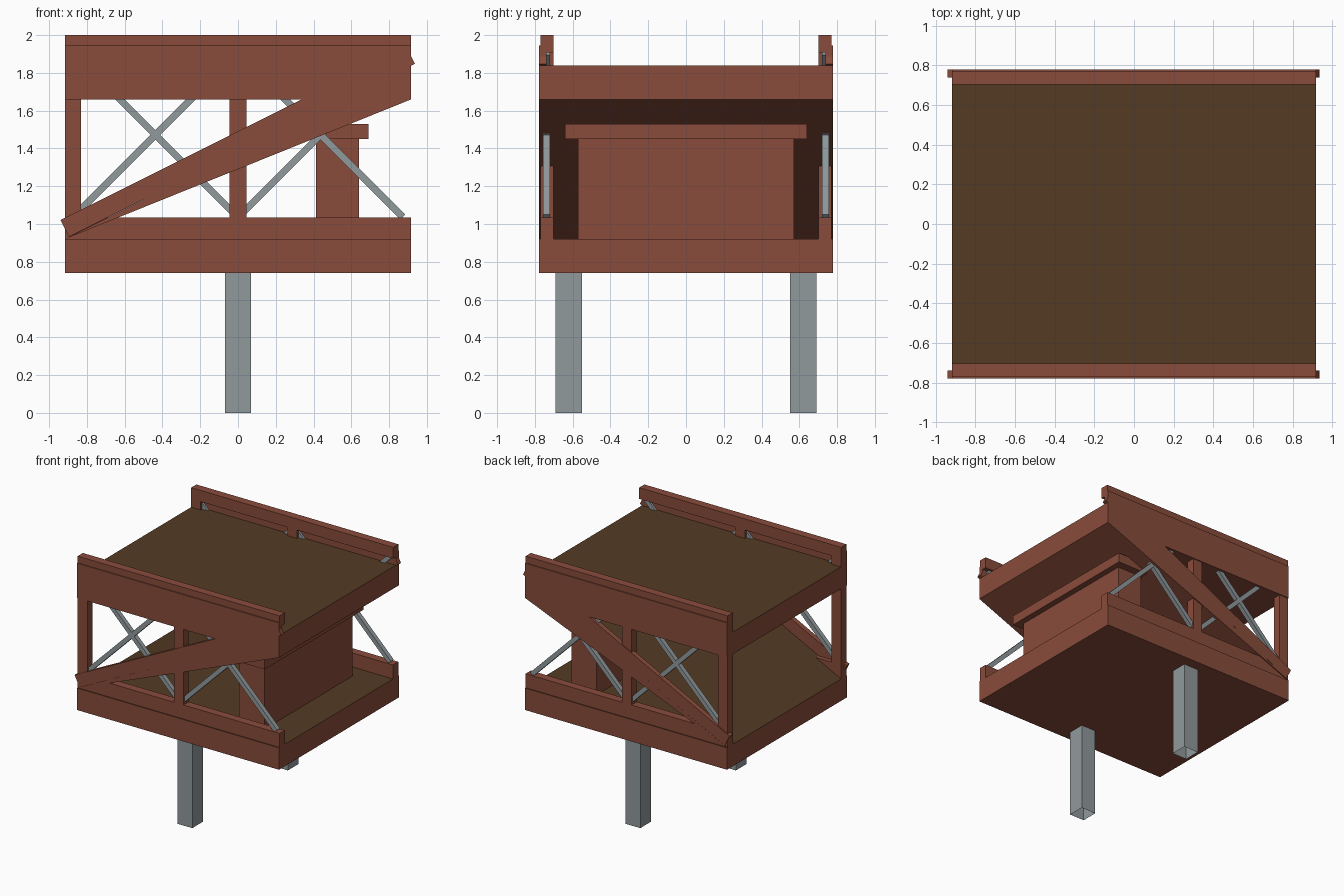
import bpy, bmesh, math
from mathutils import Vector

if "Cube" in bpy.data.objects:
    bpy.data.objects.remove(bpy.data.objects["Cube"])


def material(name, rgb):
    m = bpy.data.materials.new(name)
    m.diffuse_color = (*rgb, 1)
    m.use_nodes = True
    m.node_tree.nodes["Principled BSDF"].inputs["Base Color"].default_value = m.diffuse_color
    return m


BRICK = material("brick red paint", (0.25, 0.072, 0.043))
BROWN = material("brown roadway", (0.088, 0.043, 0.017))
STEEL = material("grey steel", (0.28, 0.32, 0.335))

HALF = 0.917            # half length along x
WIDE = 0.778            # half width along y
LOW, HIGH, TOP = 0.92, 1.84, 2.0   # lower road, upper road, truss top


def prism(name, profile, y0, y1, mat, road=False, open_bottom=False):
    """Extrude an x-z profile from y0 to y1; road paints upward faces brown."""
    bm = bmesh.new()
    a = [bm.verts.new((x, y0, z)) for x, z in profile]
    b = [bm.verts.new((x, y1, z)) for x, z in profile]
    bm.faces.new(a)
    bm.faces.new(b[::-1])
    n = len(a)
    for i in range(n):
        j = (i + 1) % n
        bm.faces.new((a[j], a[i], b[i], b[j]))
    bmesh.ops.recalc_face_normals(bm, faces=bm.faces)
    if road:
        for f in bm.faces:
            f.material_index = 1 if f.normal.z > 0.5 else 0
    if open_bottom:
        bmesh.ops.delete(bm, geom=[f for f in bm.faces if f.normal.z < -0.5],
                         context='FACES_ONLY')
    me = bpy.data.meshes.new(name)
    bm.to_mesh(me)
    bm.free()
    me.materials.append(mat)
    if road:
        me.materials.append(BROWN)
    ob = bpy.data.objects.new(name, me)
    bpy.context.collection.objects.link(ob)
    return ob


def box(name, x0, x1, y0, y1, z0, z1, mat=BRICK, **kw):
    return prism(name, [(x0, z0), (x1, z0), (x1, z1), (x0, z1)], y0, y1, mat, **kw)


def bar(name, p, q, low, high, y0, y1, mat):
    """Sloping bar from p to q, reaching from offset low to high across its line."""
    p, q = Vector(p), Vector(q)
    d = (q - p).normalized()
    n = Vector((-d.y, d.x))
    pts = [p + n * low, q + n * low, q + n * high, p + n * high]
    return prism(name, [tuple(v) for v in pts], y0, y1, mat)


# Decks and the wedge-shaped ramp joining them
box("lower_deck", -HALF, HALF, -WIDE, WIDE, 0.74, LOW, road=True)
box("upper_deck", -HALF, HALF, -WIDE, WIDE, 1.66, HIGH, road=True)
prism("ramp", [(-HALF, LOW), (HALF, 1.66), (HALF, HIGH)], -WIDE, WIDE, BRICK, road=True)

# Pier carrying the ramp, with a wider cap
box("pier", 0.412, 0.64, -0.573, 0.573, LOW, 1.45)
box("pier_cap", 0.362, 0.69, -0.64, 0.64, 1.45, 1.53)

for s, side in ((-1, "front"), (1, "back")):
    def ys(a, b):
        return sorted((s * a, s * b))

    truss = ys(0.702, 0.77)
    curb = ys(0.738, WIDE)
    rod = ys(0.72, 0.757)

    # Truss chords and posts
    box(side + "_lower_chord", -HALF, HALF, *truss, LOW, 1.035)
    box(side + "_upper_chord", -HALF, HALF, *truss, 1.908, TOP)
    box(side + "_end_post", -HALF, -0.83, *truss, 1.035, 1.908)
    box(side + "_middle_post", -0.044, 0.044, *truss, 1.035, 1.908)

    # Kerbs along the upper deck and the ramp
    box(side + "_upper_kerb", -HALF, HALF, *curb, HIGH, 1.945)
    bar(side + "_ramp_kerb", (-0.895, 0.932), (0.936, 1.848), 0, 0.1, *curb, BRICK)

    # Crossed steel braces in both panels
    for cx, panel in ((-0.437, "left"), (0.437, "right")):
        for k, way in ((1, "rising"), (-1, "falling")):
            bar(f"{side}_{panel}_{way}_brace", (cx - 0.435, 1.472 - k * 0.435),
                (cx + 0.435, 1.472 + k * 0.435), -0.018, 0.018, *rod, STEEL)

    # Hollow support leg
    box(side + "_leg", -0.068, 0.068, *ys(0.55, 0.69), 0, 0.74, STEEL, open_bottom=True)
